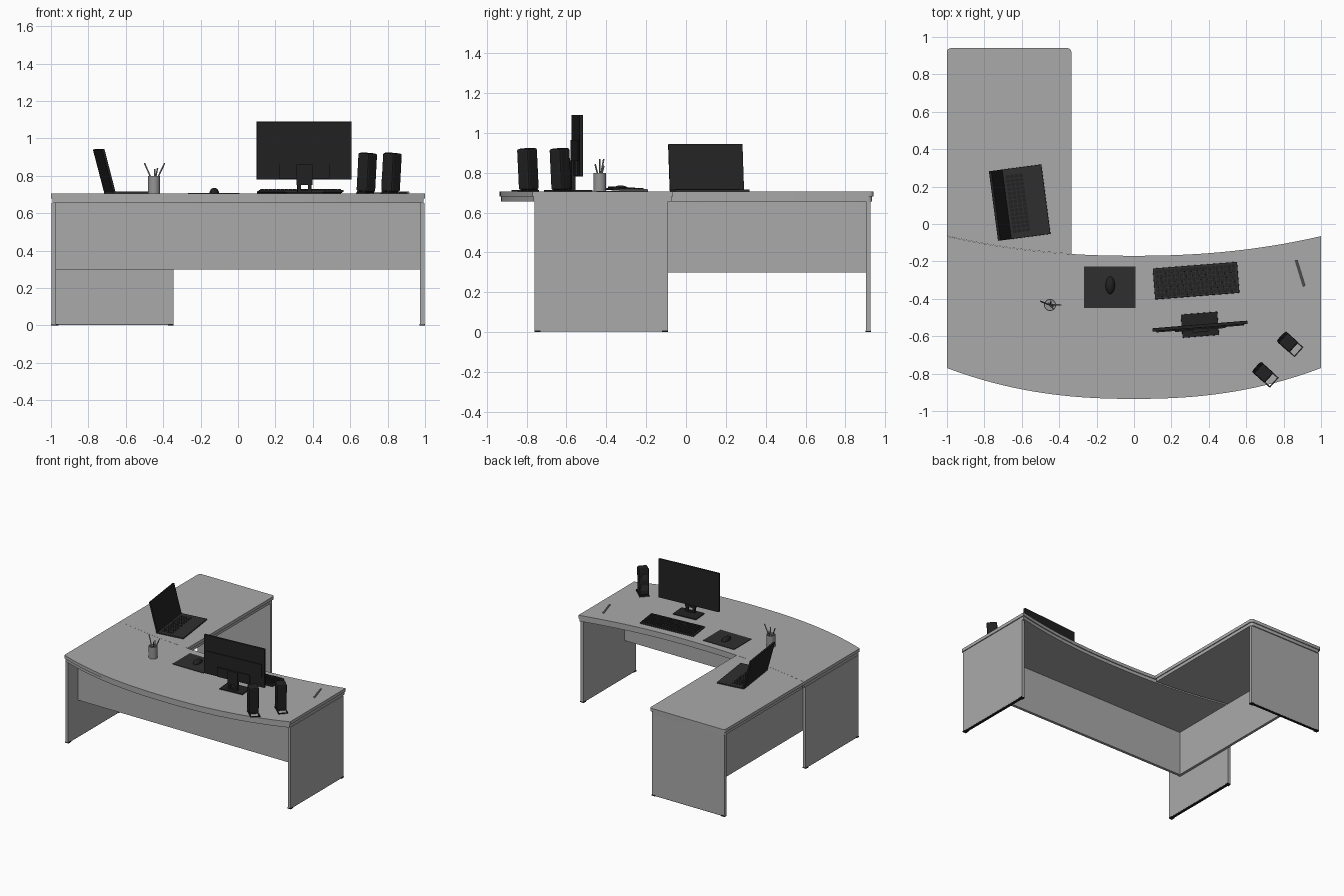
import bpy, bmesh, math
from mathutils import Matrix, Vector, Euler

if "Cube" in bpy.data.objects:
    bpy.data.objects.remove(bpy.data.objects["Cube"])


def material(name, v):
    m = bpy.data.materials.new(name)
    m.diffuse_color = (v, v, v, 1)
    m.use_nodes = True
    m.node_tree.nodes["Principled BSDF"].inputs["Base Color"].default_value = m.diffuse_color
    return m


GREY = material("desk grey", 0.40)
STEEL = material("pen grey", 0.30)
CHARCOAL = material("charcoal", 0.028)
BLACK = material("black", 0.016)


def finish(bm, name, mat, loc=(0, 0, 0), rot=(0, 0, 0), bevel=0, smooth=False):
    bmesh.ops.recalc_face_normals(bm, faces=bm.faces)
    me = bpy.data.meshes.new(name)
    bm.to_mesh(me)
    bm.free()
    ob = bpy.data.objects.new(name, me)
    bpy.context.collection.objects.link(ob)
    me.materials.append(mat)
    ob.location = loc
    ob.rotation_euler = [math.radians(a) for a in rot]
    if bevel:
        b = ob.modifiers.new("bevel", 'BEVEL')
        b.width, b.segments = bevel, 2
    if smooth:
        bpy.context.view_layer.objects.active = ob
        ob.select_set(True)
        bpy.ops.object.shade_smooth_by_angle(angle=math.radians(35))
        ob.select_set(False)
    return ob


def boxes(name, parts, mat, **kw):
    """Each part is (x0, x1, y0, y1, z0, z1)."""
    bm = bmesh.new()
    for x0, x1, y0, y1, z0, z1 in parts:
        m = Matrix.Translation(((x0 + x1) / 2, (y0 + y1) / 2, (z0 + z1) / 2))
        m = m @ Matrix.Diagonal((x1 - x0, y1 - y0, z1 - z0, 1))
        bmesh.ops.create_cube(bm, size=1, matrix=m)
    return finish(bm, name, mat, **kw)


def prism(name, outline, offset, mat, **kw):
    bm = bmesh.new()
    f = bm.faces.new([bm.verts.new(p) for p in outline])
    r = bmesh.ops.extrude_face_region(bm, geom=[f])
    vs = [v for v in r['geom'] if isinstance(v, bmesh.types.BMVert)]
    bmesh.ops.translate(bm, verts=vs, vec=offset)
    return finish(bm, name, mat, **kw)


def rod(name, a, b, r, mat):
    a, b = Vector(a), Vector(b)
    d = b - a
    bm = bmesh.new()
    m = Matrix.Translation((a + b) / 2) @ d.to_track_quat('Z', 'Y').to_matrix().to_4x4()
    bmesh.ops.create_cone(bm, cap_ends=True, segments=10, radius1=r, radius2=r,
                          depth=d.length, matrix=m)
    return finish(bm, name, mat, smooth=True)


# --- table tops: two stacked layers with a small step in the edge
def front_y(x):
    return -0.935 + 0.165 * abs(x) ** 2.3


def back_y(x):
    return -0.17 + 0.105 * abs(x) ** 2.2


def desk_outline(i, z):
    xs = [-1 + i + (2 - 2 * i) * k / 40 for k in range(41)]
    return [(x, front_y(x) + i, z) for x in xs] + [(x, back_y(x) - i, z) for x in reversed(xs)]


def return_outline(i, z):
    x0, x1, y1, r = -1 + i, -0.335 - i, 0.94 - i, 0.02
    pts = [(x0 + (x1 - x0) * k / 14, 0, z) for k in range(15)]
    pts = [(x, back_y(x) + 0.001 + i, z) for x, _, _ in pts]
    for cx, start in ((x1 - r, 0), (x0 + r, 90)):
        for k in range(5):
            a = math.radians(start + 22.5 * k)
            pts.append((cx + r * math.cos(a), y1 - r + r * math.sin(a), z))
    return pts


for label, z0, z1, inset in (("upper", 0.68, 0.705, 0), ("lower", 0.655, 0.68, 0.007)):
    h = (0, 0, z1 - z0)
    prism("desk_top_" + label, desk_outline(inset, z0), h, GREY, smooth=True)
    prism("return_top_" + label, return_outline(inset, z0), h, GREY, smooth=True)

# --- legs and modesty panels
boxes("left_leg", [(-0.997, -0.973, -0.76, -0.09, 0.006, 0.655)], GREY)
boxes("right_leg", [(0.973, 0.997, -0.76, -0.09, 0.006, 0.655)], GREY)
boxes("return_leg", [(-0.99, -0.345, 0.903, 0.925, 0.006, 0.655)], GREY)
boxes("desk_modesty_panel", [(-0.973, 0.973, -0.635, -0.613, 0.30, 0.655)], GREY)
boxes("return_modesty_panel", [(-0.973, -0.952, -0.613, 0.903, 0.30, 0.655)], GREY)

# --- dark floor strips and glides
strips = []
for s in (-1, 1):
    strips.append((s * 0.985 - 0.011, s * 0.985 + 0.011, -0.755, -0.095, 0.002, 0.006))
    for y in (-0.76, -0.12):
        strips.append((s * 0.985 - 0.015, s * 0.985 + 0.015, y, y + 0.03, 0, 0.008))
strips.append((-0.985, -0.35, 0.904, 0.924, 0.002, 0.006))
for x in (-0.99, -0.375):
    strips.append((x, x + 0.03, 0.9, 0.928, 0, 0.008))
boxes("floor_glides", strips, BLACK)

# --- laptop, hinge side towards -x
T = 0.705
lap = dict(loc=(-0.727, -0.09, 0), rot=(0, 0, 7.5))
boxes("laptop_base", [(0.06, 0.283, 0, 0.375, T, T + 0.011)], CHARCOAL, bevel=0.003, **lap)
boxes("laptop_keys", [(0.085 + 0.024 * r, 0.105 + 0.024 * r, 0.03 + 0.0225 * c, 0.0485 + 0.0225 * c,
                       T + 0.010, T + 0.0125) for r in range(4) for c in range(14)], BLACK, **lap)
prism("laptop_screen", [(0.06, 0, T + 0.008), (0.073, 0, T + 0.008), (0.013, 0, 0.943), (0, 0, 0.941)],
      (0, 0.375, 0), BLACK, **lap)

# --- monitor, facing +y
mon = dict(loc=(0.353, -0.546, 0), rot=(0, 0, 4.6))
boxes("monitor_screen", [(-0.255, 0.255, -0.009, 0.009, 0.78, 1.09)], BLACK, bevel=0.003, **mon)
boxes("monitor_back", [(-0.235, 0.235, -0.015, -0.008, 0.86, 0.965),
                       (-0.135, 0.135, -0.021, -0.008, 0.785, 0.86)], BLACK, **mon)
boxes("monitor_neck", [(-0.042, 0.042, -0.032, -0.012, 0.752, 0.86),
                       (-0.038, -0.02, -0.032, -0.012, T, 0.752),
                       (0.02, 0.038, -0.032, -0.012, T, 0.752),
                       (-0.02, 0.02, -0.032, -0.012, T, 0.725)], BLACK, **mon)
boxes("monitor_foot", [(-0.098, 0.098, -0.055, 0.07, T, T + 0.009)], BLACK, bevel=0.003, **mon)

# --- keyboard, raised along its -y edge
kb = dict(loc=(0.332, -0.303, T + 0.009), rot=(-3, 0, 4.5))
boxes("keyboard_body", [(-0.226, 0.226, -0.083, 0.083, -0.005, 0.006)], CHARCOAL, bevel=0.003, **kb)
keys = []
for r in range(6):
    y = -0.074 + r * 0.0248
    for c in range(20):
        if r == 5 and 6 <= c <= 12:
            continue
        x = -0.216 + c * 0.0216
        keys.append((x + 0.0015, x + 0.0195, y + 0.002, y + 0.022, 0.005, 0.012))
keys.append((-0.085, 0.063, 0.052, 0.072, 0.005, 0.012))
boxes("keyboard_keys", keys, BLACK, **kb)

# --- mouse and mat
boxes("mouse_mat", [(-0.267, 0.008, -0.448, -0.227, T, T + 0.004)], CHARCOAL)
bm = bmesh.new()
bmesh.ops.create_uvsphere(bm, u_segments=24, v_segments=14, radius=1,
                          matrix=Matrix.Diagonal((0.025, 0.047, 0.027, 1)))
bmesh.ops.bisect_plane(bm, geom=bm.verts[:] + bm.edges[:] + bm.faces[:], plane_co=(0, 0, 0.0005),
                       plane_no=(0, 0, -1), clear_outer=True)
finish(bm, "mouse", BLACK, loc=(-0.127, -0.328, T + 0.004), smooth=True)

# --- speakers, local +x points to their backs
for label, x, y in (("front", 0.685, -0.79), ("rear", 0.817, -0.627)):
    sp = dict(loc=(x, y, T), rot=(0, 4, -42))
    boxes(label + "_speaker", [(-0.042, 0.036, -0.037, 0.037, 0.01, 0.217)], BLACK, bevel=0.01, **sp)
    bm = bmesh.new()
    for z, r in ((0.07, 0.028), (0.15, 0.024)):
        m = Matrix.Translation((-0.043, 0, z)) @ Euler((0, math.pi / 2, 0)).to_matrix().to_4x4()
        bmesh.ops.create_cone(bm, cap_ends=True, segments=20, radius1=r, radius2=r, depth=0.006, matrix=m)
    finish(bm, label + "_speaker_cones", CHARCOAL, **sp)
    # loop-shaped stand
    boxes(label + "_speaker_stand", [(-0.04, 0.088, -0.036, -0.029, 0, 0.007),
                                     (-0.04, 0.088, 0.029, 0.036, 0, 0.007),
                                     (0.081, 0.088, -0.029, 0.029, 0, 0.007),
                                     (-0.04, 0.03, -0.029, 0.029, 0, 0.014)],
          BLACK, loc=(x, y, T), rot=(0, 0, -42))

# --- pen cup with pens, and a loose pen
bm = bmesh.new()
prof = [(0, 0), (0.032, 0), (0.032, 0.094), (0.028, 0.094), (0.028, 0.008), (0, 0.008)]
vs = [bm.verts.new((r, 0, z)) for r, z in prof]
es = [bm.edges.new(p) for p in zip(vs, vs[1:])]
bmesh.ops.spin(bm, geom=vs + es, cent=(0, 0, 0), axis=(0, 0, 1), angle=math.tau, steps=24)
bmesh.ops.remove_doubles(bm, verts=bm.verts, dist=0.0001)
finish(bm, "pen_cup", STEEL, loc=(-0.449, -0.433, T), smooth=True)
for i, (ax, ay, bx, by, bz) in enumerate(((-0.435, -0.44, -0.50, -0.413, 0.868),
                                          (-0.463, -0.43, -0.392, -0.433, 0.868),
                                          (-0.455, -0.425, -0.43, -0.456, 0.842),
                                          (-0.445, -0.44, -0.445, -0.412, 0.835))):
    rod("cup_pen_%d" % (i + 1), (ax, ay, 0.72), (bx, by, bz), 0.004, STEEL)
rod("loose_pen", (0.867, -0.193, T + 0.006), (0.91, -0.333, T + 0.006), 0.0065, STEEL)
